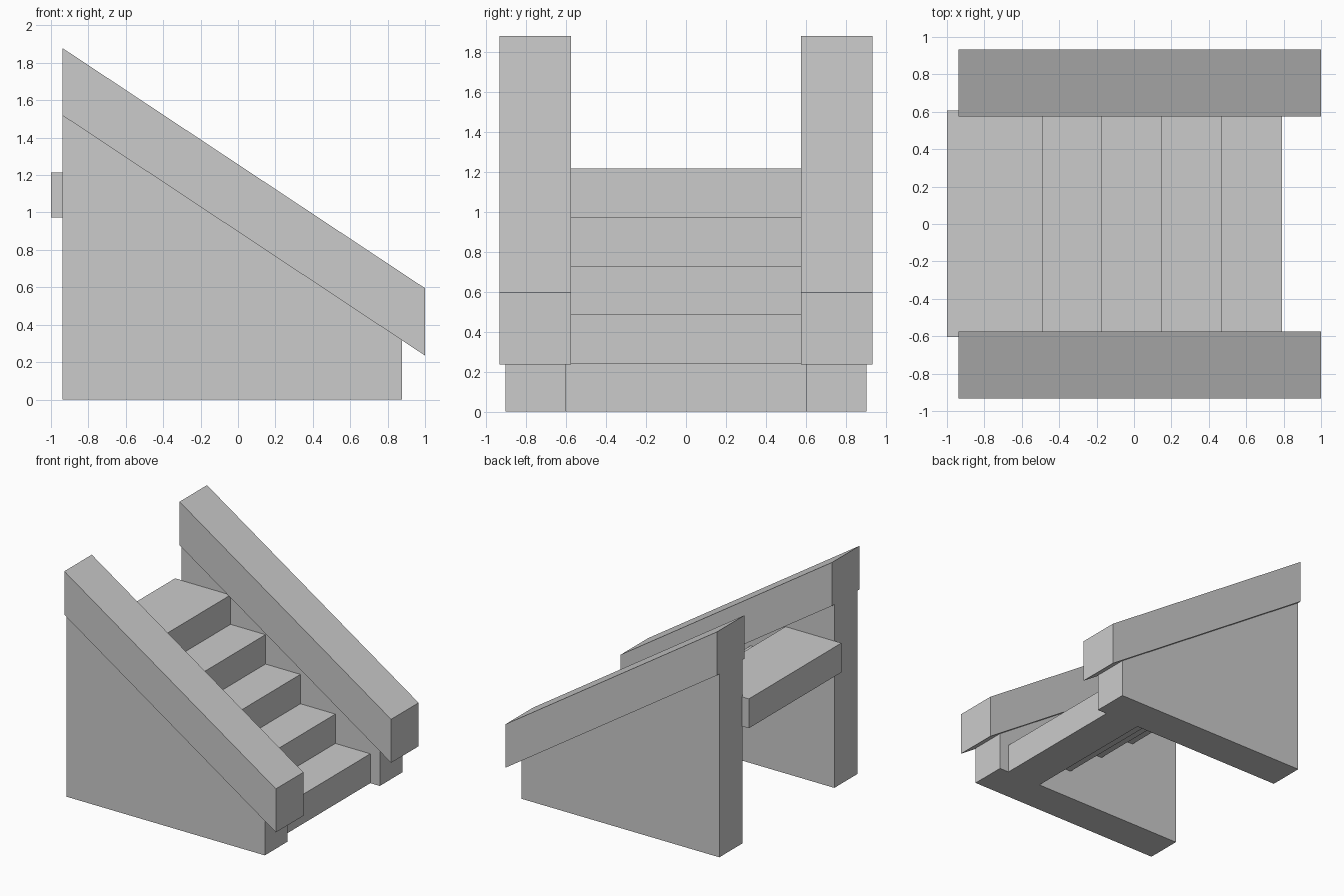
import bpy

if "Cube" in bpy.data.objects:
    bpy.data.objects.remove(bpy.data.objects["Cube"])


def prism(name, profile, y0, y1):
    """Extrude an (x, z) profile, counter-clockwise seen from the front, from y0 to y1."""
    n = len(profile)
    verts = [(x, y, z) for y in (y0, y1) for x, z in profile]
    faces = [tuple(range(n)), tuple(range(2 * n - 1, n - 1, -1))]
    faces += [(i, i + n, (i + 1) % n + n, (i + 1) % n) for i in range(n)]
    mesh = bpy.data.meshes.new(name)
    mesh.from_pydata(verts, [], faces)
    obj = bpy.data.objects.new(name, mesh)
    bpy.context.collection.objects.link(obj)
    return obj


BACK, FRONT, WALL_FRONT = -0.937, 1.0, 0.877
SLOPE = (0.235 - 1.518) / (FRONT - BACK)


def slope_z(x):
    return 1.518 + SLOPE * (x - BACK)


wall = [(BACK, 0), (WALL_FRONT, 0), (WALL_FRONT, slope_z(WALL_FRONT)), (BACK, slope_z(BACK))]
rail = [(BACK, slope_z(BACK)), (FRONT, slope_z(FRONT)),
        (FRONT, slope_z(FRONT) + 0.36), (BACK, slope_z(BACK) + 0.36)]

# Side walls with sloping rails on top
for side, s in (("right", -1), ("left", 1)):
    for name, profile, inner, outer in (("side_wall", wall, 0.602, 0.902),
                                        ("rail", rail, 0.574, 0.933)):
        y0, y1 = sorted((s * inner, s * outer))
        prism(f"{side}_{name}", profile, y0, y1)

# Steps, the top one reaching back past the walls as a landing
RISE, RUN, COUNT = 0.243, 0.32, 5
for i in range(COUNT):
    x1 = 0.79 - i * RUN
    x0 = -1.0 if i == COUNT - 1 else x1 - RUN
    z0, z1 = i * RISE, (i + 1) * RISE
    prism("landing" if i == COUNT - 1 else f"step_{i + 1}",
          [(x0, z0), (x1, z0), (x1, z1), (x0, z1)], -0.604, 0.606)
